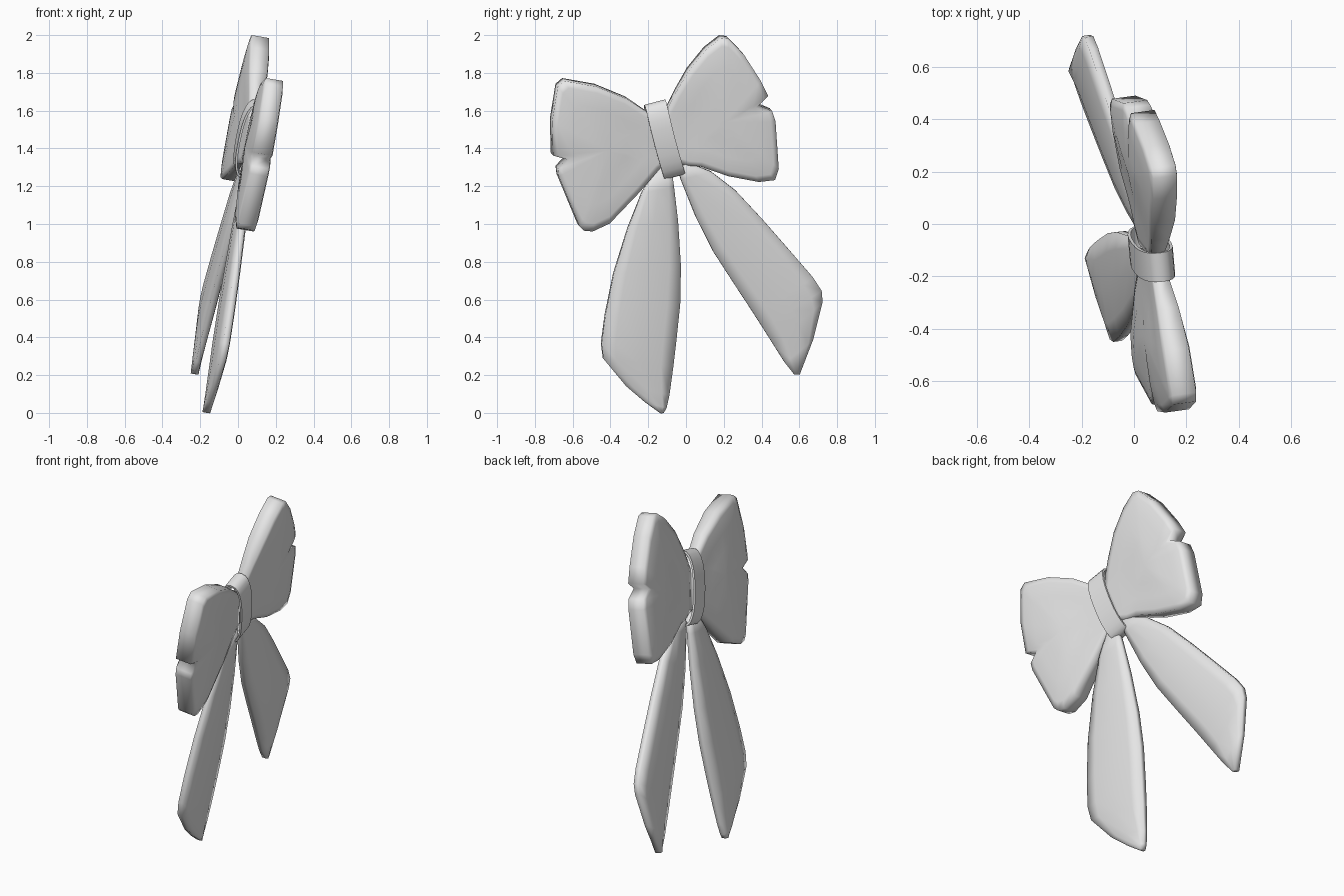
import bpy, bmesh, math
from mathutils import Vector

if "Cube" in bpy.data.objects:
    bpy.data.objects.remove(bpy.data.objects["Cube"], do_unlink=True)

grey = bpy.data.materials.new("plain grey")
grey.use_nodes = True
grey.diffuse_color = (0.8, 0.8, 0.8, 1)
grey.node_tree.nodes["Principled BSDF"].inputs["Base Color"].default_value = (0.8, 0.8, 0.8, 1)

NORMAL = Vector((1, 0.135, -0.17)).normalized()
KNOT = Vector((-0.113, 1.447))


def place(y, z, t=0.0):
    """Point on the tilted plane of the bow, lifted t along its normal."""
    return Vector((-0.195 - 0.135 * y + 0.17 * z, y, z)) + NORMAL * t


def finish(bm, name, angle):
    bmesh.ops.recalc_face_normals(bm, faces=bm.faces[:])
    mesh = bpy.data.meshes.new(name)
    bm.to_mesh(mesh)
    bm.free()
    mesh.materials.append(grey)
    ob = bpy.data.objects.new(name, mesh)
    bpy.context.collection.objects.link(ob)
    bpy.ops.object.select_all(action='DESELECT')
    ob.select_set(True)
    bpy.context.view_layer.objects.active = ob
    bpy.ops.object.shade_smooth_by_angle(angle=math.radians(angle))


def bridge(bm, a, b):
    for i in range(len(a)):
        j = (i + 1) % len(a)
        bm.faces.new((a[i], a[j], b[j], b[i]))


def loop(name, outline, centre):
    """Padded bow loop: square rim with a gently rising face on both sides."""
    bm = bmesh.new()
    c = Vector(centre)

    def ring(scale, t):
        verts = []
        for p in outline:
            q = c + (Vector(p) - c) * scale
            pinch = min(1, 0.35 + 1.6 * (q - KNOT).length)
            verts.append(bm.verts.new(place(q.x, q.y, t * pinch)))
        return verts

    rims = []
    for side in (1, -1):
        last = ring(1, 0.046 * side)
        rims.append(last)
        for scale, t in ((0.9, 0.054), (0.65, 0.061), (0.35, 0.064)):
            new = ring(scale, t * side)
            bridge(bm, last, new)
            last = new
        tip = bm.verts.new(place(c.x, c.y, 0.065 * side))
        for i in range(len(last)):
            bm.faces.new((last[i], last[(i + 1) % len(last)], tip))
    bridge(bm, rims[0], rims[1])
    finish(bm, name, 100)


def tail(name, sections):
    """Ribbon tail lofted through (left y, left z, right y, right z, half thickness)."""
    bm = bmesh.new()
    last = None
    half = ((0, 0.5), (0.18, 0.85), (0.5, 1), (0.82, 0.85), (1, 0.5))
    across = [*half] + [(u, -h) for u, h in reversed(half)]
    for ly, lz, ry, rz, t in sections:
        new = [bm.verts.new(place(ly + (ry - ly) * u, lz + (rz - lz) * u, 0.009 + t * h))
               for u, h in across]
        if last:
            bridge(bm, last, new)
        else:
            bm.faces.new(new)
        last = new
    bm.faces.new(last)
    finish(bm, name, 100)


# Two notched loops
loop("front_loop", [
    (-0.14, 1.56), (-0.20, 1.59), (-0.32, 1.67), (-0.48, 1.735), (-0.65, 1.765), (-0.685, 1.735),
    (-0.715, 1.55), (-0.71, 1.37), (-0.64, 1.35), (-0.685, 1.30), (-0.68, 1.26),
    (-0.57, 0.995), (-0.545, 0.972), (-0.50, 0.968), (-0.41, 1.01), (-0.25, 1.175),
    (-0.14, 1.30), (-0.09, 1.34)], (-0.42, 1.40))
loop("back_loop", [
    (-0.13, 1.54), (-0.10, 1.62), (-0.06, 1.70), (0.01, 1.82), (0.10, 1.93), (0.18, 1.992),
    (0.22, 1.988), (0.30, 1.905), (0.39, 1.765), (0.43, 1.685), (0.38, 1.635), (0.45, 1.605),
    (0.468, 1.55), (0.485, 1.30), (0.465, 1.24), (0.38, 1.23), (0.22, 1.26), (0.07, 1.31),
    (-0.01, 1.315), (-0.07, 1.335)], (0.20, 1.55))

# Two pointed ribbon tails
tail("front_tail", [
    (-0.155, 1.30, -0.08, 1.30, 0.020), (-0.235, 1.17, -0.066, 1.20, 0.025),
    (-0.31, 0.98, -0.045, 1.02, 0.030), (-0.385, 0.74, -0.03, 0.78, 0.033),
    (-0.43, 0.52, -0.034, 0.58, 0.035), (-0.45, 0.37, -0.055, 0.38, 0.035),
    (-0.44, 0.29, -0.07, 0.25, 0.032), (-0.32, 0.145, -0.09, 0.10, 0.026),
    (-0.22, 0.06, -0.105, 0.03, 0.023), (-0.14, 0.002, -0.12, 0.004, 0.021)])
tail("back_tail", [
    (-0.05, 1.33, 0.03, 1.32, 0.020), (-0.03, 1.24, 0.13, 1.28, 0.025),
    (0.05, 1.04, 0.26, 1.18, 0.030), (0.14, 0.86, 0.40, 1.03, 0.033),
    (0.25, 0.69, 0.54, 0.87, 0.035), (0.355, 0.53, 0.67, 0.72, 0.035),
    (0.40, 0.46, 0.715, 0.65, 0.034), (0.46, 0.365, 0.72, 0.59, 0.031),
    (0.52, 0.27, 0.67, 0.39, 0.025), (0.57, 0.207, 0.60, 0.207, 0.021)])

# Hollow oval band around the middle, bowed slightly along its length
bm = bmesh.new()
axis = Vector((0.255, -0.967))
across = Vector((0.967, 0.255))


def band_ring(s, length, depth):
    ring = []
    for i in range(24):
        a = math.tau * i / 24
        u = math.copysign(abs(math.cos(a)) ** 0.8, math.cos(a))
        h = math.copysign(abs(math.sin(a)) ** 0.8, math.sin(a))
        p = KNOT + axis * (u * length) + across * (s - 0.008 * (1 - u * u))
        ring.append(bm.verts.new(place(p.x, p.y, depth * h)))
    return ring


rings = [band_ring(-0.057, 0.205, 0.072), band_ring(0.057, 0.205, 0.072),
         band_ring(0.057, 0.193, 0.06), band_ring(-0.057, 0.193, 0.06)]
for k in range(4):
    bridge(bm, rings[k], rings[(k + 1) % 4])
finish(bm, "centre_band", 40)
